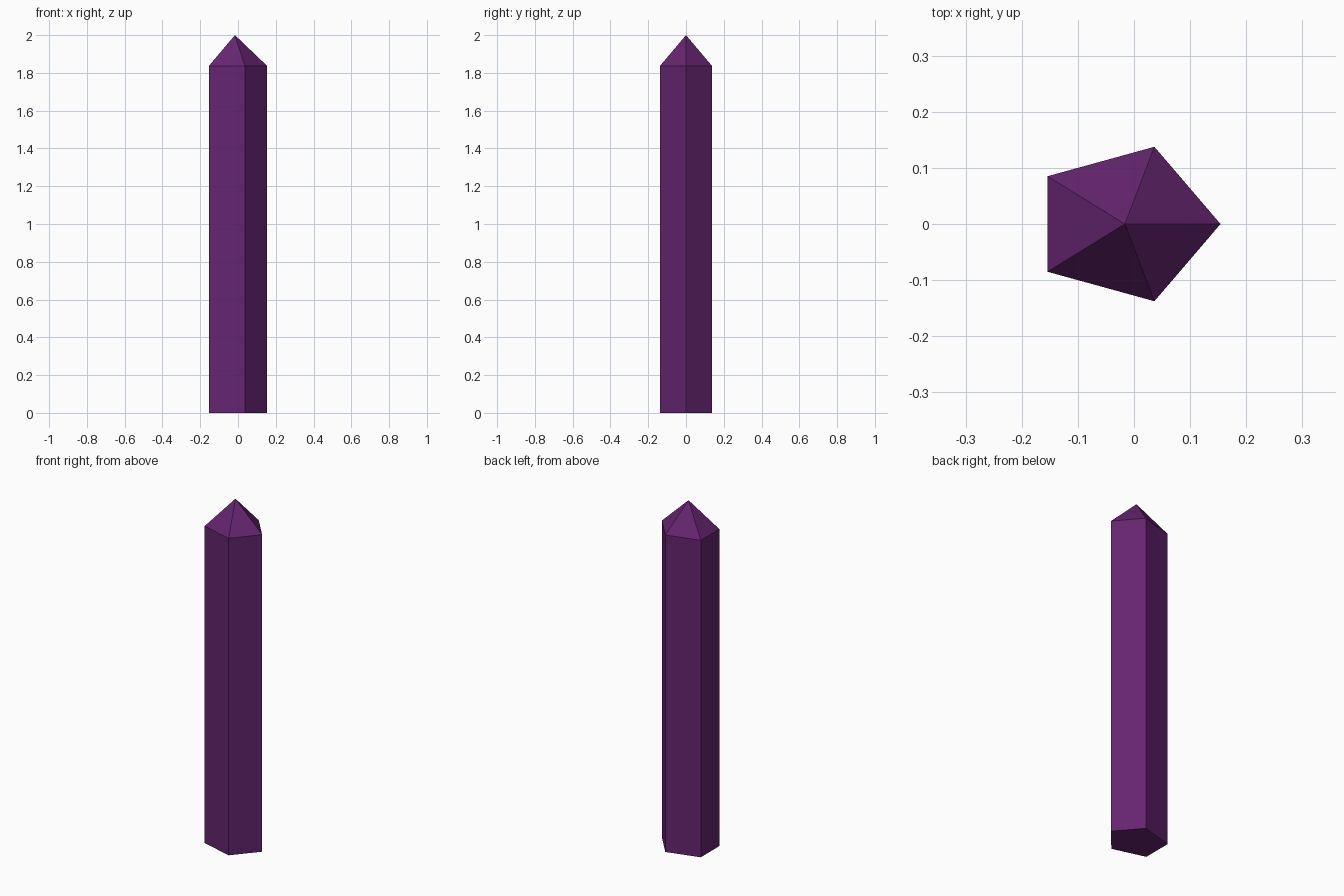
import bpy, bmesh
from math import cos, sin, tau

if "Cube" in bpy.data.objects:
    bpy.data.objects.remove(bpy.data.objects["Cube"])

SIDES = 5
RADIUS_X, RADIUS_Y = 0.1705, 0.1447
CENTRE_X = -0.0163
SHOULDER_Z, TIP_Z = 1.837, 2.0

bm = bmesh.new()

# Slightly flattened pentagon base
ring = [bm.verts.new((CENTRE_X + RADIUS_X * cos(tau * i / SIDES),
                      RADIUS_Y * sin(tau * i / SIDES), 0)) for i in range(SIDES)]
base = bm.faces.new(ring)

# Straight shaft
top = bmesh.ops.extrude_face_region(bm, geom=[base], use_keep_orig=True)["geom"]
bmesh.ops.translate(bm, vec=(0, 0, SHOULDER_Z),
                    verts=[g for g in top if isinstance(g, bmesh.types.BMVert)])

# Pointed tip
cap = next(g for g in top if isinstance(g, bmesh.types.BMFace))
tip = bmesh.ops.poke(bm, faces=[cap])["verts"][0]
tip.co = (CENTRE_X, 0, TIP_Z)

bmesh.ops.recalc_face_normals(bm, faces=bm.faces)
mesh = bpy.data.meshes.new("crystal")
bm.to_mesh(mesh)
bm.free()

crystal = bpy.data.objects.new("crystal", mesh)
bpy.context.collection.objects.link(crystal)

# Purple material
purple = bpy.data.materials.new("purple")
purple.diffuse_color = (0.13, 0.018, 0.16, 1)
purple.use_nodes = True
purple.node_tree.nodes["Principled BSDF"].inputs["Base Color"].default_value = purple.diffuse_color
mesh.materials.append(purple)
